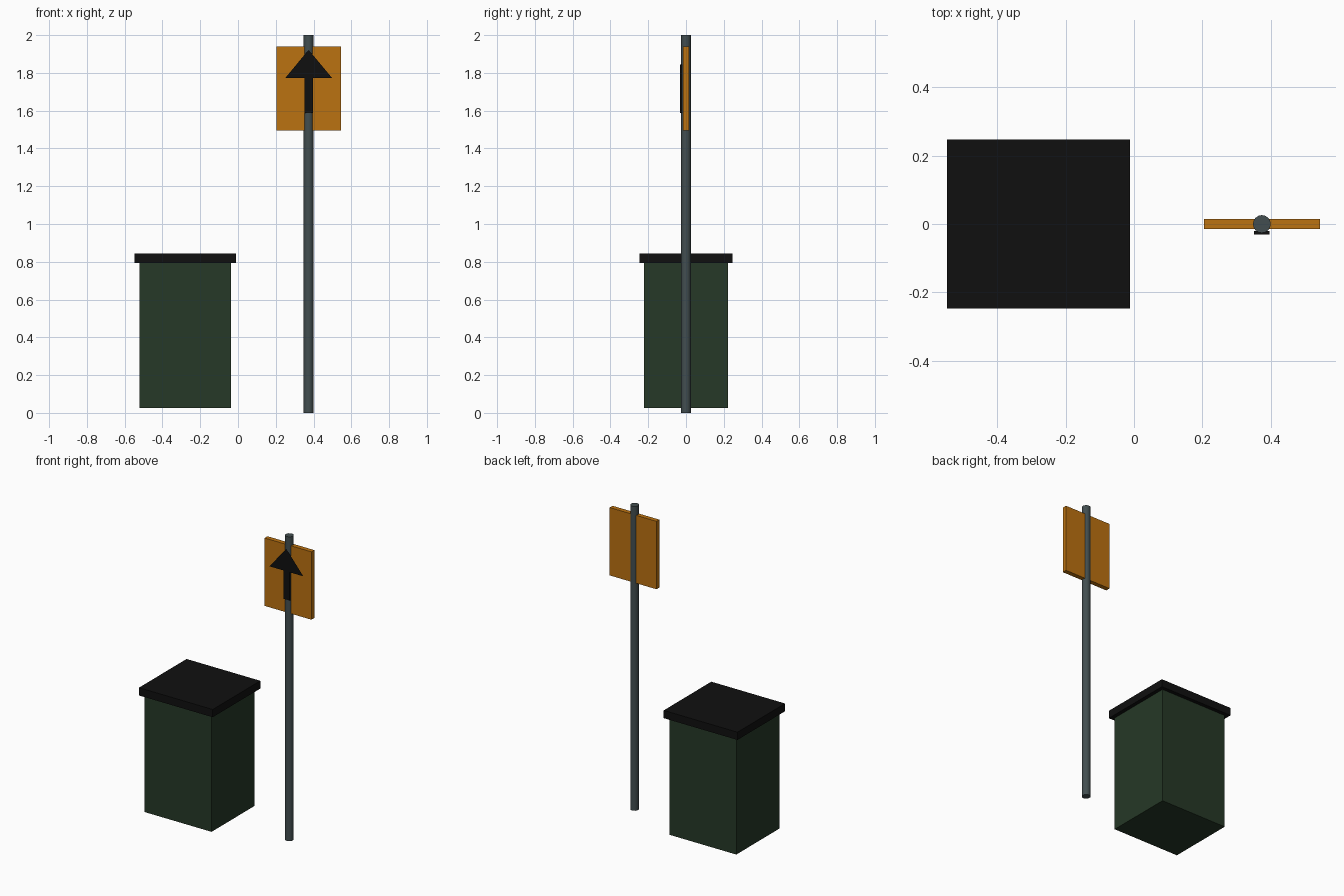
import bpy
import math

if "Cube" in bpy.data.objects:
    bpy.data.objects.remove(bpy.data.objects["Cube"])


def material(name, r, g, b):
    m = bpy.data.materials.new(name)
    m.diffuse_color = (r, g, b, 1)
    m.use_nodes = True
    m.node_tree.nodes["Principled BSDF"].inputs["Base Color"].default_value = m.diffuse_color
    return m


green = material("dark green", 0.019, 0.040, 0.020)
black = material("black", 0.005, 0.005, 0.005)
grey = material("steel grey", 0.055, 0.076, 0.080)
orange = material("orange", 0.50, 0.168, 0.0055)


def finish(obj, name, mat):
    obj.name = name
    obj.data.name = name
    obj.data.materials.append(mat)
    return obj


def box(name, lo, hi, mat):
    """Box between two opposite corners."""
    bpy.ops.mesh.primitive_cube_add(size=1, location=[(a + b) / 2 for a, b in zip(lo, hi)])
    obj = bpy.context.object
    obj.scale = [b - a for a, b in zip(lo, hi)]
    bpy.ops.object.transform_apply(location=False, rotation=False, scale=True)
    return finish(obj, name, mat)


POLE_X = 0.374

# Bin with overhanging lid
box("bin_body", (-0.522, -0.223, 0.025), (-0.036, 0.223, 0.795), green)
box("bin_lid", (-0.547, -0.247, 0.794), (-0.011, 0.247, 0.845), black)

# Sign pole, running through the sign plate
bpy.ops.mesh.primitive_cylinder_add(vertices=16, radius=0.026, depth=2, location=(POLE_X, 0, 1))
finish(bpy.context.object, "sign_pole", grey)
bpy.ops.object.shade_smooth_by_angle(angle=math.radians(40))

# Sign plate
box("sign_plate", (POLE_X - 0.17, -0.015, 1.495), (POLE_X + 0.17, 0.015, 1.941), orange)

# Arrow: shaft bar and flat triangular head in front of the pole
box("arrow_shaft", (POLE_X - 0.023, -0.031, 1.587), (POLE_X + 0.023, -0.021, 1.845), black)
head = bpy.data.meshes.new("arrow_head")
head.from_pydata([(-0.123, 0, 1.774), (0.123, 0, 1.774), (0, 0, 1.922)], [], [(0, 1, 2)])
head_obj = bpy.data.objects.new("arrow_head", head)
bpy.context.collection.objects.link(head_obj)
head_obj.location = (POLE_X, -0.032, 0)
finish(head_obj, "arrow_head", black)
